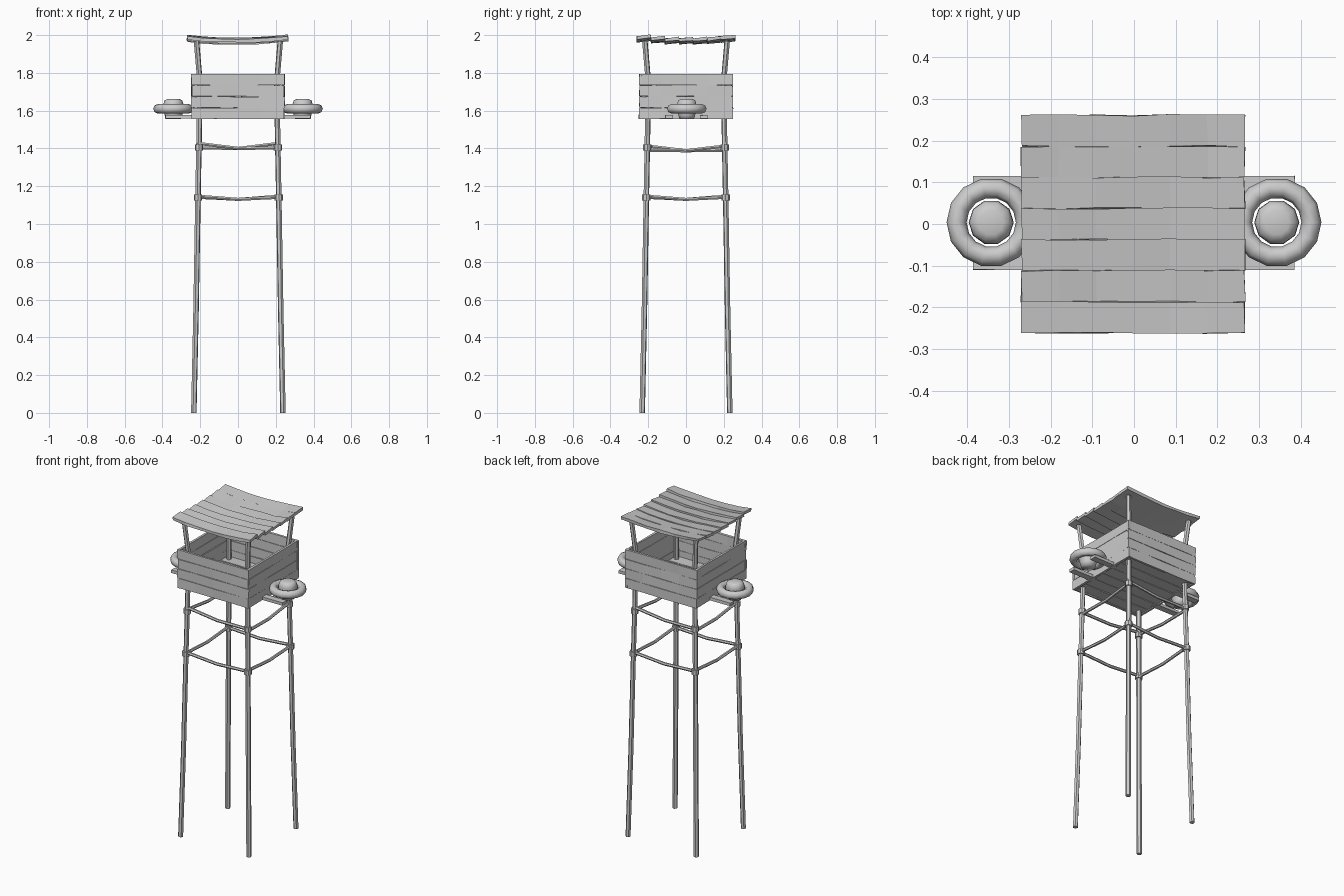
import bpy, bmesh, math, random
from mathutils import Vector

if "Cube" in bpy.data.objects:
    bpy.data.objects.remove(bpy.data.objects["Cube"])
random.seed(4)

wood = bpy.data.materials.new("pale grey")
wood.diffuse_color = (0.6, 0.6, 0.6, 1)
wood.use_nodes = True
wood.node_tree.nodes["Principled BSDF"].inputs["Base Color"].default_value = wood.diffuse_color


def finish(name, bm, smooth=False):
    bmesh.ops.recalc_face_normals(bm, faces=bm.faces)
    me = bpy.data.meshes.new(name)
    bm.to_mesh(me)
    bm.free()
    me.materials.append(wood)
    ob = bpy.data.objects.new(name, me)
    bpy.context.collection.objects.link(ob)
    for p in me.polygons:
        p.use_smooth = smooth
    return ob


def loft(bm, rings):
    """Skin a list of point rings and cap both ends."""
    rows = [[bm.verts.new(p) for p in r] for r in rings]
    n = len(rows[0])
    for a, b in zip(rows, rows[1:]):
        for i in range(n):
            j = (i + 1) % n
            bm.faces.new((a[i], a[j], b[j], b[i]))
    bm.faces.new(rows[0])
    bm.faces.new(rows[-1][::-1])


def pole(name, pts, r, sides=6):
    pts = [Vector(p) for p in pts]
    q = (pts[-1] - pts[0]).to_track_quat('Z', 'Y')
    rings = []
    for p in pts:
        rings.append([p + q @ Vector((r * math.cos(t), r * math.sin(t), 0))
                      for t in [2 * math.pi * i / sides for i in range(sides)]])
    bm = bmesh.new()
    loft(bm, rings)
    return finish(name, bm)


def plank(bm, start, end, across, thick, sag=0.0, jit=0.002, seg=4):
    """Warped board from start to end; across and thick are full-size vectors."""
    start, end, across, thick = map(Vector, (start, end, across, thick))
    rings = []
    for i in range(seg + 1):
        t = i / seg
        c = start.lerp(end, t) - Vector((0, 0, sag * (1 - (2 * t - 1) ** 2)))
        ring = []
        for u, v in ((-.5, -.5), (.5, -.5), (.5, .5), (-.5, .5)):
            j = Vector([random.uniform(-jit, jit) for _ in range(3)])
            ring.append(c + across * u + thick * v + j)
        rings.append(ring)
    loft(bm, rings)


# Legs: splayed at the foot, running up to the roof
def leg_at(sx, sy, z):
    keys = ((0, .236), (.55, .224), (1.14, .214), (1.4, .209), (1.75, .203), (1.97, .222))
    for (z0, d0), (z1, d1) in zip(keys, keys[1:]):
        if z <= z1:
            d = d0 + (d1 - d0) * (z - z0) / (z1 - z0)
            break
    return Vector((sx * d + .002, sy * (d - .004), z))


corners = [(-1, -1), (1, -1), (1, 1), (-1, 1)]
for i, (sx, sy) in enumerate(corners):
    pole(f"leg_{i}", [leg_at(sx, sy, z) for z in (0, .55, 1.14, 1.4, 1.75, 1.97)], .015)

# Crooked cross poles with lashings at the legs
for level, z in (("lower", 1.14), ("upper", 1.405)):
    for i in range(4):
        tilt = (.018 if i % 2 == 0 else -.018) if level == "upper" else .004
        a = leg_at(*corners[i], z + tilt)
        b = leg_at(*corners[(i + 1) % 4], z - tilt * .3)
        pts = []
        for t, dz in ((-.03, .004), (.22, -.003), (.5, -.011), (.75, -.004), (1.03, .003)):
            pts.append(a.lerp(b, t) + Vector((0, 0, dz)))
        pole(f"{level}_cross_pole_{i}", pts, .0095)
        c = leg_at(*corners[i], z)
        pole(f"{level}_lashing_{i}", [c - Vector((0, 0, .015)), c + Vector((0, 0, .015))], .022, 8)

# Lookout walls: four boards per side
for name, s, along_x in (("front_wall", -1, 1), ("back_wall", 1, 1),
                         ("left_wall", -1, 0), ("right_wall", 1, 0)):
    bm = bmesh.new()
    for k in range(4):
        z = 1.585 + k * .06
        w, d = .245 + random.uniform(-.004, .004), s * (.24 if along_x else .238)
        if along_x:
            plank(bm, (-w, d, z), (w, d, z), (0, 0, .058), (0, .014, 0), jit=.0015)
        else:
            plank(bm, (d, -w, z), (d, w, z), (0, 0, .058), (.014, 0, 0), jit=.0015)
    finish(name, bm)

# Floor boards
bm = bmesh.new()
for k in range(6):
    y = -.195 + k * .078
    plank(bm, (-.232, y, 1.568), (.232, y, 1.568), (0, .074, 0), (0, 0, .014), jit=.0015)
finish("floor", bm)

# Roof: seven sagging boards, each tipped slightly so the edges overlap
bm = bmesh.new()
for k in range(7):
    y = -.2235 + k * .0745
    z = 1.977 + .012 * (y / .2235) ** 2
    plank(bm, (-.269, y, z), (.265, y, z), (0, .075, .008), (0, 0, .017),
          sag=.016, jit=.0025, seg=6)
finish("roof", bm)

# Side brackets carrying a ring with a rounded drum inside
for side, s in (("left", -1), ("right", 1)):
    for end, y in (("front", -.09), ("back", .095)):
        bm = bmesh.new()
        plank(bm, (s * .22, y, 1.567), (s * .385, y, 1.567), (0, .04, 0), (0, 0, .018),
              jit=.001, seg=1)
        finish(f"{side}_{end}_bracket", bm)

    cx, cy, cz = s * .342, .004, 1.61
    bm = bmesh.new()
    N, M = 14, 8
    grid = []
    for i in range(N):
        a = 2 * math.pi * i / N
        row = []
        for j in range(M):
            b = 2 * math.pi * j / M
            r = .083 + .024 * math.cos(b)
            row.append(bm.verts.new((cx + r * math.cos(a), cy + r * math.sin(a),
                                     cz + .025 * math.sin(b))))
        grid.append(row)
    for i in range(N):
        for j in range(M):
            p, q, k = grid[i], grid[(i + 1) % N], (j + 1) % M
            bm.faces.new((p[j], q[j], q[k], p[k]))
    finish(f"{side}_ring", bm, True)

    bm = bmesh.new()
    rings = []
    for r, z in ((.040, 1.555), (.046, 1.575), (.054, 1.605), (.053, 1.635), (.047, 1.655), (.03, 1.662)):
        rings.append([(cx + r * math.cos(2 * math.pi * i / 10),
                       cy + r * math.sin(2 * math.pi * i / 10), z) for i in range(10)])
    loft(bm, rings)
    finish(f"{side}_drum", bm, True)
